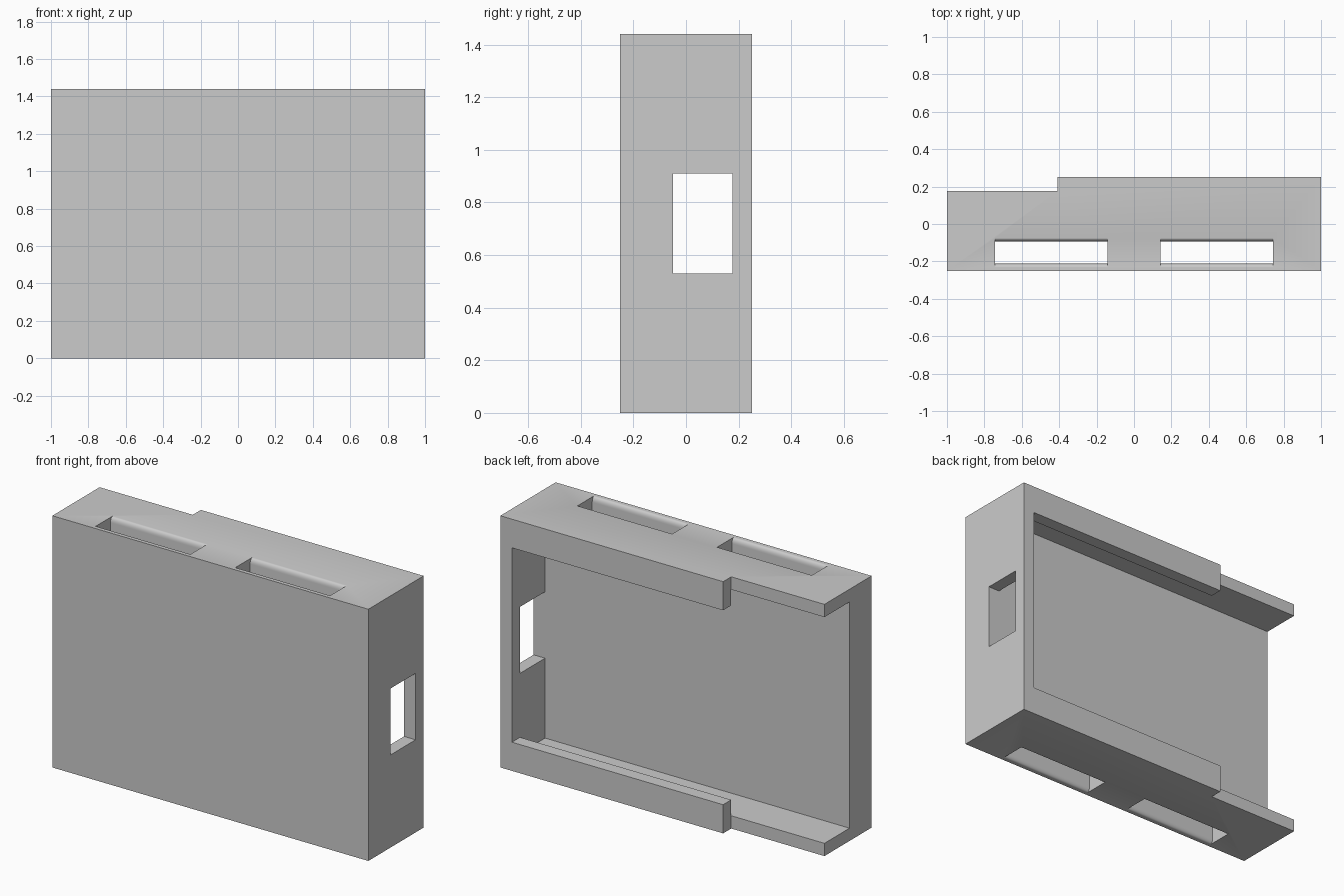
import bpy
import bmesh
import math

cube = bpy.data.objects.get("Cube")
if cube:
    bpy.data.objects.remove(cube, do_unlink=True)

HEIGHT = 1.44
HALF_DEPTH = 0.25
WALL = 0.073
LIP_Y = HALF_DEPTH - WALL      # where the retaining lip begins
FLOOR_Y = -0.05                # inner face of the thick front panel
LIP_HEIGHT = 0.164
OUT = 0.2                      # how far cutters pass the outside

grey = bpy.data.materials.new("plain_grey")
grey.use_nodes = True
grey.diffuse_color = (0.6, 0.6, 0.6, 1)
grey.node_tree.nodes["Principled BSDF"].inputs["Base Color"].default_value = (0.6, 0.6, 0.6, 1)


def prism(name, x0, x1, profile):
    """Extrude a (y, z) profile along x."""
    bm = bmesh.new()
    face = bm.faces.new([bm.verts.new((x0, y, z)) for y, z in profile])
    ext = bmesh.ops.extrude_face_region(bm, geom=[face])
    moved = [v for v in ext["geom"] if isinstance(v, bmesh.types.BMVert)]
    bmesh.ops.translate(bm, verts=moved, vec=(x1 - x0, 0, 0))
    bmesh.ops.recalc_face_normals(bm, faces=bm.faces)
    mesh = bpy.data.meshes.new(name)
    bm.to_mesh(mesh)
    bm.free()
    mesh.materials.append(grey)
    obj = bpy.data.objects.new(name, mesh)
    bpy.context.collection.objects.link(obj)
    return obj


def box(name, x0, x1, y0, y1, z0, z1):
    return prism(name, x0, x1, [(y0, z0), (y1, z0), (y1, z1), (y0, z1)])


def cut(target, cutter):
    cutter.hide_render = True
    mod = target.modifiers.new(cutter.name, "BOOLEAN")
    mod.operation = "DIFFERENCE"
    mod.solver = "EXACT"
    mod.object = cutter
    bpy.context.view_layer.objects.active = target
    bpy.ops.object.modifier_apply(modifier=mod.name)
    bpy.data.objects.remove(cutter, do_unlink=True)


def slot_profile(y0, y1, flare=0.018, drop=0.03, steps=6):
    """Slot through the full height with rounded mouths on its long sides."""
    side = [(flare, -OUT)]
    for i in range(steps + 1):
        t = math.pi / 2 * i / steps
        side.append((flare * (1 - math.sin(t)), drop * (1 - math.cos(t))))
    side += [(o, HEIGHT - z) for o, z in reversed(side)]
    back = [(y1 + o, z) for o, z in side]
    front = [(y0 - o, z) for o, z in reversed(side)]
    return back + front


# Outer block
case = box("case_shell", -1, 1, -HALF_DEPTH, HALF_DEPTH, 0, HEIGHT)

# Lip stops short of the open end
cut(case, box("lip_step", -1 - OUT, -0.41, LIP_Y, HALF_DEPTH + OUT, -OUT, HEIGHT + OUT))

# Main cavity, open at the right end
cut(case, box("cavity", -1 - OUT, 1 - WALL, FLOOR_Y, LIP_Y, WALL, HEIGHT - WALL))

# Narrower opening between the lips at the back
cut(case, box("back_opening", -1 - OUT, 1 - WALL, 0.1, HALF_DEPTH + OUT,
              LIP_HEIGHT, HEIGHT - LIP_HEIGHT))

# Window in the closed end wall
cut(case, box("end_window", 0.8, 1 + OUT, FLOOR_Y, LIP_Y, 0.53, 0.91))

# Pair of strap slots running down through the front panel
for side in (-1, 1):
    x0, x1 = sorted((side * 0.142, side * 0.742))
    cut(case, prism("strap_slot", x0, x1, slot_profile(-0.212, -0.093)))

bpy.ops.object.select_all(action="DESELECT")
case.select_set(True)
bpy.context.view_layer.objects.active = case
bpy.ops.object.shade_smooth_by_angle(angle=math.radians(30))
